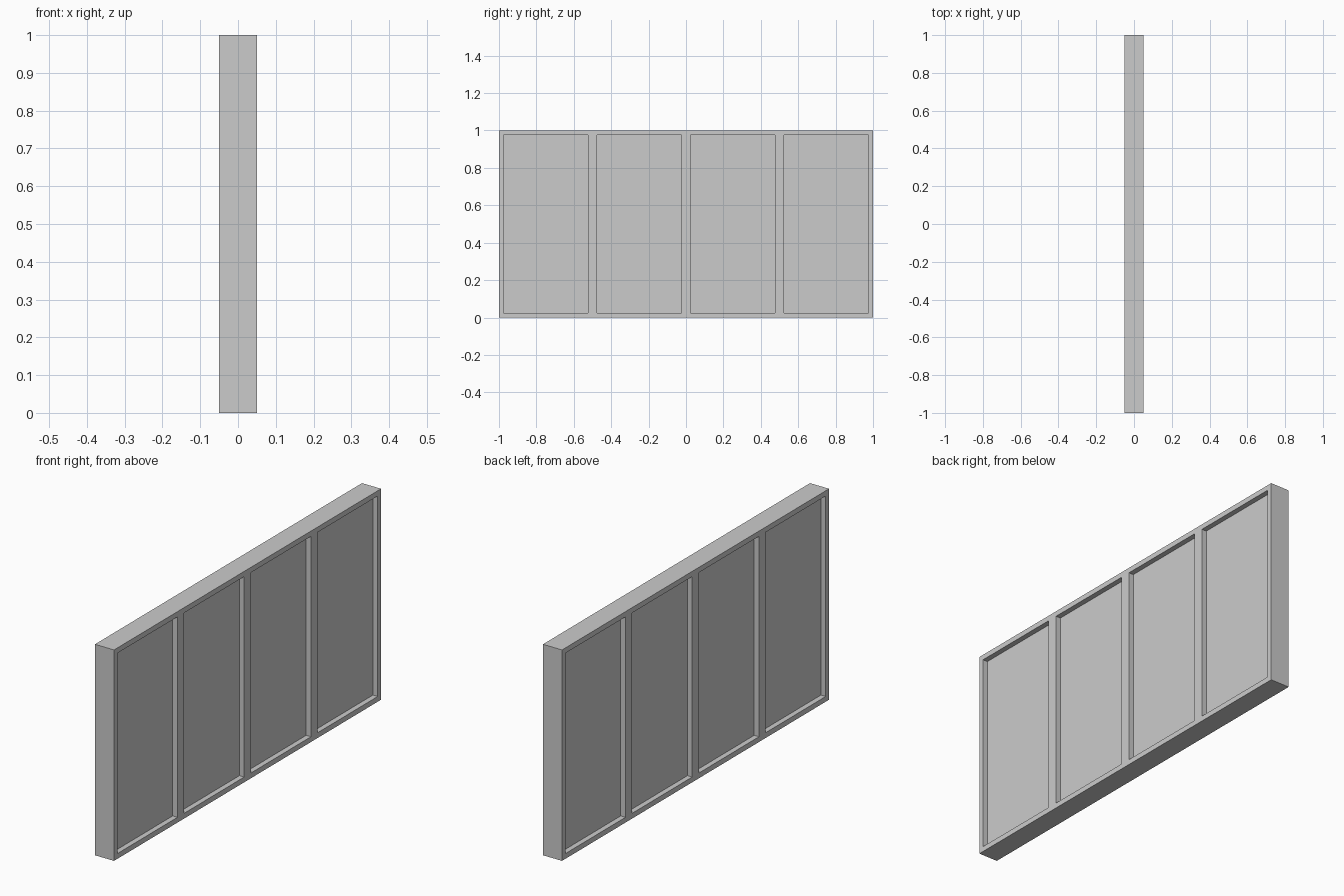
import bpy
import bmesh

LENGTH, HEIGHT, THICKNESS = 2.0, 1.0, 0.1
BAYS = 4
FRAME = 0.025    # border around each bay
RECESS = 0.025   # depth of each sunken panel

cube = bpy.data.objects.get("Cube")
if cube:
    bpy.data.objects.remove(cube, do_unlink=True)

# Plain grey finish
grey = bpy.data.materials.new("plain_grey")
grey.use_nodes = True
colour = (0.6, 0.6, 0.6, 1)
grey.diffuse_color = colour
grey.node_tree.nodes["Principled BSDF"].inputs["Base Color"].default_value = colour

# Solid slab standing on the ground
bm = bmesh.new()
bmesh.ops.create_cube(bm, size=1)
bmesh.ops.scale(bm, vec=(THICKNESS, LENGTH, HEIGHT), verts=bm.verts)
bmesh.ops.translate(bm, vec=(0, 0, HEIGHT / 2), verts=bm.verts)

# Divide the slab into equal bays along its length
for i in range(1, BAYS):
    y = -LENGTH / 2 + i * LENGTH / BAYS
    bmesh.ops.bisect_plane(bm, geom=bm.verts[:] + bm.edges[:] + bm.faces[:],
                           plane_co=(0, y, 0), plane_no=(0, 1, 0))
bm.normal_update()

# Frame each bay on both sides, then sink its panel straight inwards
bays = [f for f in bm.faces if abs(f.normal.x) > 0.9]
bmesh.ops.inset_individual(bm, faces=bays, thickness=FRAME, use_even_offset=True)
for panel in bays:
    side = 1 if panel.normal.x > 0 else -1
    walls = bmesh.ops.extrude_discrete_faces(bm, faces=[panel])["faces"]
    for face in walls:
        bmesh.ops.translate(bm, vec=(-side * RECESS, 0, 0), verts=face.verts)

bmesh.ops.recalc_face_normals(bm, faces=bm.faces)
mesh = bpy.data.meshes.new("panelled_wall")
bm.to_mesh(mesh)
bm.free()
mesh.materials.append(grey)
wall = bpy.data.objects.new("panelled_wall", mesh)
bpy.context.collection.objects.link(wall)
